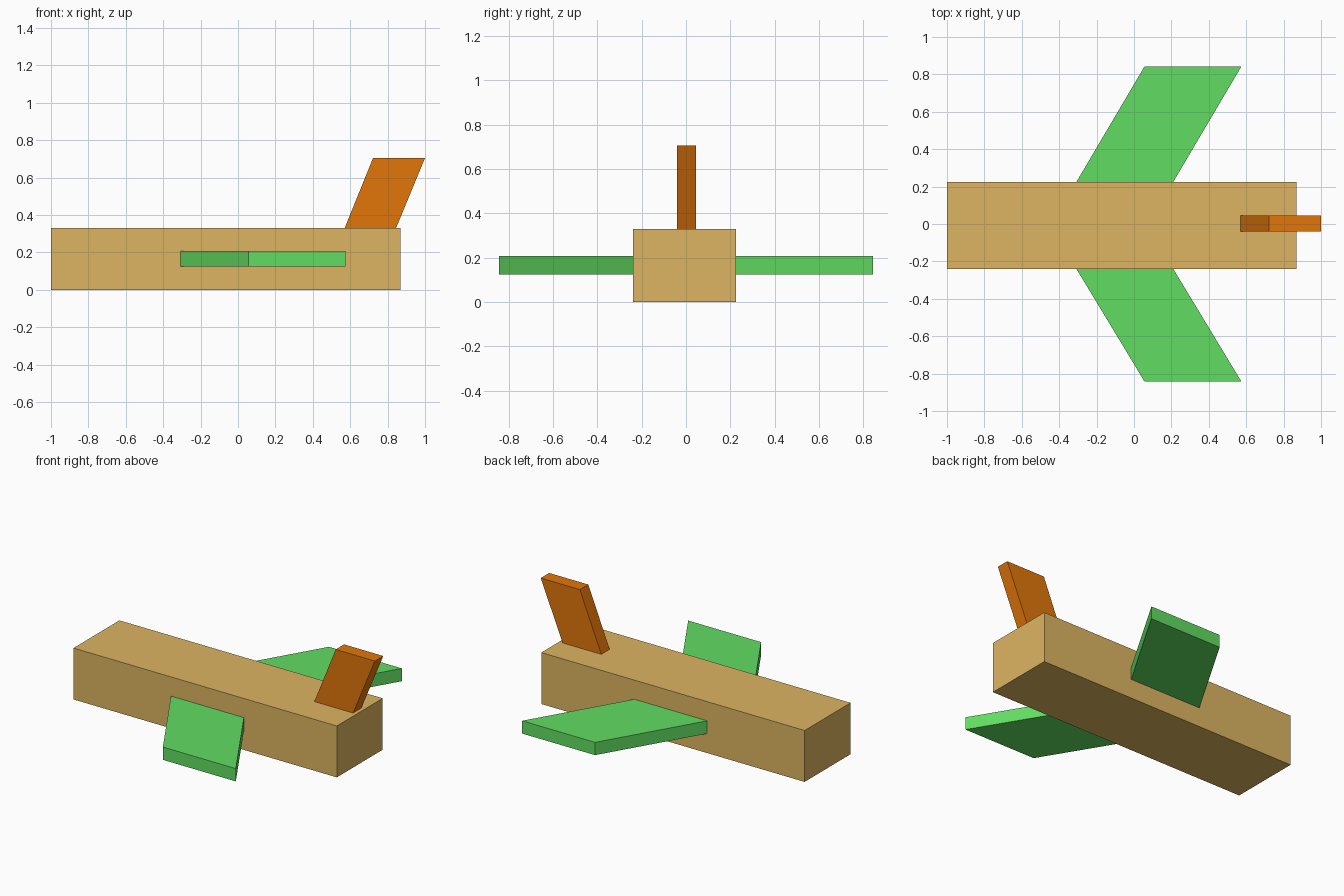
import bpy
import bmesh
from mathutils import Vector

if "Cube" in bpy.data.objects:
    bpy.data.objects.remove(bpy.data.objects["Cube"])


def material(name, color):
    mat = bpy.data.materials.new(name)
    mat.diffuse_color = color
    mat.use_nodes = True
    mat.node_tree.nodes["Principled BSDF"].inputs["Base Color"].default_value = mat.diffuse_color
    return mat


def prism(name, profile, extrude, mat):
    """Extrude a flat outline along a vector into a closed solid."""
    bm = bmesh.new()
    face = bm.faces.new([bm.verts.new(p) for p in profile])
    result = bmesh.ops.extrude_face_region(bm, geom=[face])
    verts = [g for g in result["geom"] if isinstance(g, bmesh.types.BMVert)]
    bmesh.ops.translate(bm, verts=verts, vec=Vector(extrude))
    bmesh.ops.recalc_face_normals(bm, faces=bm.faces)
    mesh = bpy.data.meshes.new(name)
    bm.to_mesh(mesh)
    bm.free()
    mesh.materials.append(mat)
    obj = bpy.data.objects.new(name, mesh)
    bpy.context.collection.objects.link(obj)
    return obj


tan = material("tan", (0.72, 0.46, 0.12, 1))
green = material("green", (0.12, 0.72, 0.12, 1))
orange = material("orange", (0.75, 0.18, 0.003, 1))

# Fuselage: plain box
y0, y1, top = -0.24, 0.225, 0.33
prism("fuselage", [(-1, y0, 0), (0.87, y0, 0), (0.87, y1, 0), (-1, y1, 0)],
      (0, 0, top), tan)

# Swept wings, one on each side
for name, root, tip in (("right_wing", y0, -0.842), ("left_wing", y1, 0.842)):
    prism(name, [(-0.308, root, 0.125), (0.21, root, 0.125),
                 (0.574, tip, 0.125), (0.056, tip, 0.125)],
          (0, 0, 0.082), green)

# Swept tail fin
prism("tail_fin", [(0.57, -0.04, top), (0.845, -0.04, top),
                   (1.0, -0.04, 0.705), (0.722, -0.04, 0.705)],
      (0, 0.085, 0), orange)
